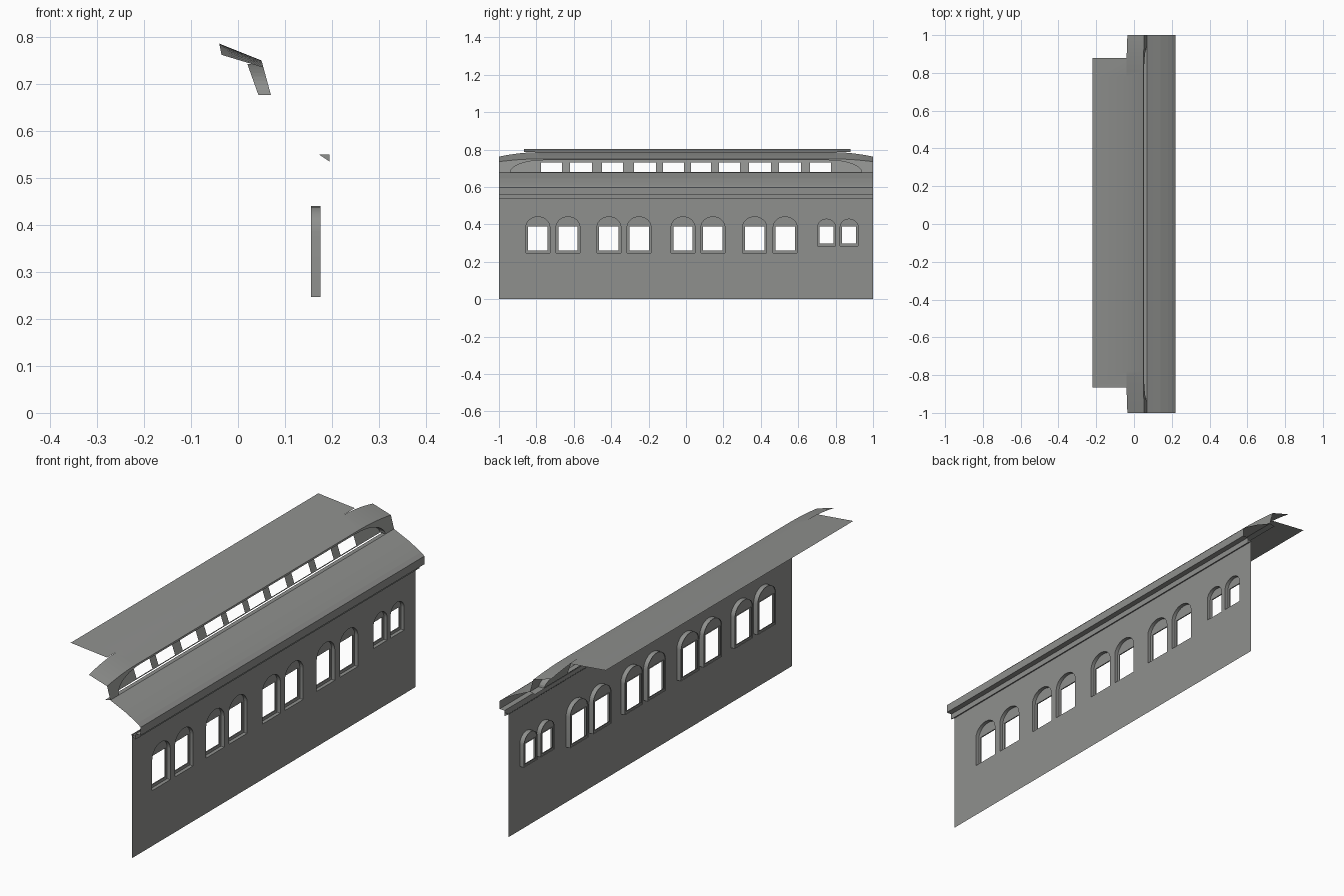
import bpy, bmesh, math

if "Cube" in bpy.data.objects:
    bpy.data.objects.remove(bpy.data.objects["Cube"])

WALL_X, PANEL_X, BACK_X = 0.176, 0.160, 0.155

# Dark grey paint shared by every part
paint = bpy.data.materials.new("dark_grey_paint")
paint.diffuse_color = (0.275, 0.28, 0.27, 1)
paint.use_nodes = True
paint.node_tree.nodes["Principled BSDF"].inputs["Base Color"].default_value = paint.diffuse_color


def finish(bm, name, smooth=False):
    me = bpy.data.meshes.new(name)
    bm.to_mesh(me)
    bm.free()
    me.materials.append(paint)
    ob = bpy.data.objects.new(name, me)
    bpy.context.collection.objects.link(ob)
    if smooth:
        bpy.context.view_layer.objects.active = ob
        ob.select_set(True)
        bpy.ops.object.shade_smooth_by_angle(angle=math.radians(30))
        ob.select_set(False)
    return ob


def sheet(bm, outlines, to_x):
    """Fill (y, z) outlines, inner ones being holes, then place at x = to_x(z)."""
    verts, edges = [], []
    for loop in outlines:
        vs = [bm.verts.new((y, z, 0)) for y, z in loop]
        verts += vs
        edges += [bm.edges.new((a, b)) for a, b in zip(vs, vs[1:] + vs[:1])]
    bmesh.ops.triangle_fill(bm, edges=edges, use_beauty=True, normal=(0, 0, 1))
    for v in verts:
        y, z, _ = v.co
        v.co = (to_x(z), y, z)


def loft(bm, rows, closed=False):
    """Skin rows of 3D points with quads."""
    grid = [[bm.verts.new(p) for p in row] for row in rows]
    for r0, r1 in zip(grid, grid[1:]):
        n = len(r0)
        for i in range(n if closed else n - 1):
            j = (i + 1) % n
            bm.faces.new((r0[i], r0[j], r1[j], r1[i]))


def rect(y0, y1, z0, z1):
    return [(y0, z0), (y1, z0), (y1, z1), (y0, z1)]


def arch(y0, y1, z0, spring, top, n=12):
    c, r = (y0 + y1) / 2, (y1 - y0) / 2
    return [(y0, z0), (y1, z0)] + [
        (c + r * math.cos(math.pi * i / n), spring + (top - spring) * math.sin(math.pi * i / n))
        for i in range(n + 1)]


def place(loop, x):
    return [(x, y, z) for y, z in loop]


# Side window layout: (opening, arched surround)
windows = []
for y in (-0.792, -0.631, -0.412, -0.251, -0.016, 0.144, 0.367, 0.530):
    windows.append((rect(y - 0.052, y + 0.052, 0.260, 0.388),
                    arch(y - 0.064, y + 0.064, 0.247, 0.385, 0.440)))
for y in (0.752, 0.872):
    windows.append((rect(y - 0.037, y + 0.037, 0.297, 0.388),
                    arch(y - 0.048, y + 0.048, 0.285, 0.385, 0.428)))

# Side wall sheet with arched holes
bm = bmesh.new()
sheet(bm, [rect(-1, 1, 0, 0.55)] + [w[1] for w in windows], lambda z: WALL_X)
finish(bm, "side_wall")

# Recessed window surrounds
for k, (opening, surround) in enumerate(windows):
    bm = bmesh.new()
    loft(bm, [place(surround, WALL_X), place(surround, BACK_X)], closed=True)
    sheet(bm, [surround, opening], lambda z: PANEL_X)
    loft(bm, [place(opening, PANEL_X), place(opening, BACK_X)], closed=True)
    finish(bm, f"window_frame_{k + 1}", smooth=True)

# Lower roof, fascia and cornice as one extruded profile
profile = [(0.045, 0.672), (0.07, 0.677), (0.10, 0.663), (0.14, 0.645), (0.18, 0.623),
           (0.203, 0.609), (0.22, 0.596), (0.22, 0.56), (0.195, 0.56),
           (0.195, 0.535), (0.172, 0.55)]
bm = bmesh.new()
loft(bm, [[(x, y, z) for x, z in profile] for y in (1, -1)])
finish(bm, "lower_roof")

# Cornice end caps
bm = bmesh.new()
for y in (-1, 1):
    bm.faces.new([bm.verts.new((x, y, z)) for x, z in
                  ((0.172, 0.55), (0.195, 0.535), (0.195, 0.55))])
finish(bm, "cornice_ends")


# Upper roof: eave falls away toward both ends
def drop(y):
    return max(0, (abs(y) - 0.78) / 0.22) ** 2


def outer_x(z):
    return 0.07 - 0.02 * (z - 0.677) / 0.073


def inner_x(z):
    return 0.045 - 0.025 * (z - 0.672) / 0.07


half = [0.78 + 0.22 * i / 8 for i in range(9)]
stations = [-y for y in reversed(half)] + half
eave = [(y, 0.75 - 0.015 * drop(y)) for y in stations]
bm = bmesh.new()
loft(bm, [[(-0.04 + 0.005 * drop(y), y, 0.786 - 0.024 * drop(y)), (outer_x(z), y, z)]
          for y, z in eave])
# Shallow top panel joined along the straight middle stretch
loft(bm, [[(-0.22, y, 0.804), (-0.04, y, 0.786)] for y in (-0.865, -0.78, 0.78, 0.88)])
bmesh.ops.remove_doubles(bm, verts=bm.verts, dist=0.0001)
finish(bm, "upper_roof", smooth=True)

# Clerestory outer face with a long arched recess
curve = [(0.76 + 0.18 * math.cos(math.pi / 2 * i / 10), 0.677 + 0.066 * math.sin(math.pi / 2 * i / 10))
         for i in range(11)]
recess = [(-y, z) for y, z in curve] + curve[::-1]
bm = bmesh.new()
sheet(bm, [[(-1, 0.677)] + recess + [(1, 0.677)] + eave[::-1]], outer_x)
loft(bm, [[(outer_x(z), y, z) for y, z in recess], [(inner_x(z), y, z) for y, z in recess]])
finish(bm, "clerestory_arch")

# Clerestory window wall
spans = ((-0.775, -0.663), (-0.62, -0.503), (-0.449, -0.337), (-0.278, -0.16), (-0.123, -0.01),
         (0.027, 0.134), (0.176, 0.289), (0.337, 0.455), (0.497, 0.615), (0.663, 0.775))
bm = bmesh.new()
sheet(bm, [recess] + [rect(a, b, 0.681, 0.731) for a, b in spans], inner_x)
finish(bm, "clerestory_wall")
